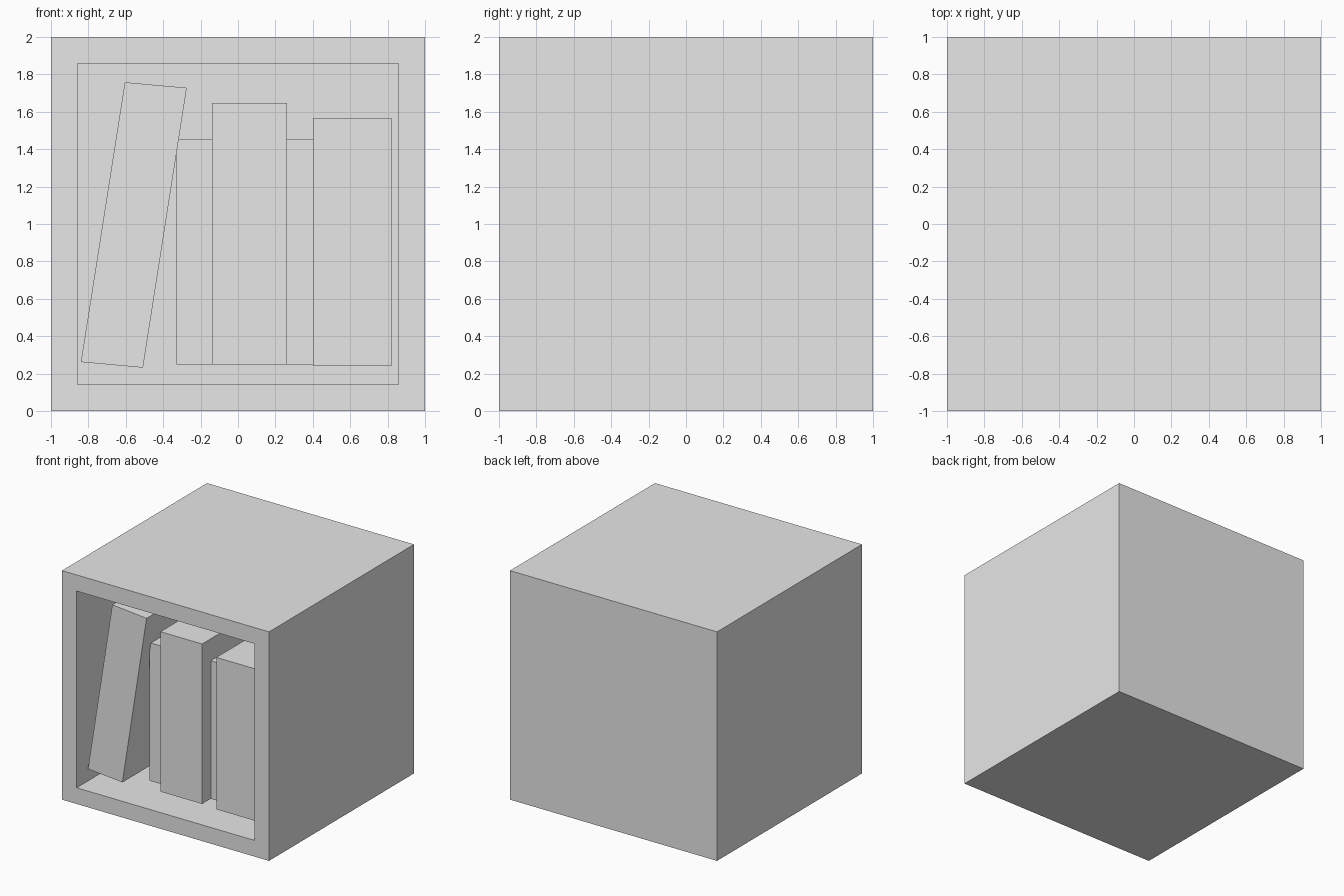
import bpy
import bmesh
from mathutils import Vector

cube = bpy.data.objects.get("Cube")
if cube:
    bpy.data.objects.remove(cube, do_unlink=True)

# Single plain grey
grey = bpy.data.materials.new("light_grey")
grey.use_nodes = True
grey.diffuse_color = (0.8, 0.8, 0.8, 1)
grey.node_tree.nodes["Principled BSDF"].inputs["Base Color"].default_value = (0.8, 0.8, 0.8, 1)


def finish(name, bm):
    bmesh.ops.recalc_face_normals(bm, faces=bm.faces)
    mesh = bpy.data.meshes.new(name)
    bm.to_mesh(mesh)
    bm.free()
    mesh.materials.append(grey)
    obj = bpy.data.objects.new(name, mesh)
    bpy.context.collection.objects.link(obj)
    return obj


def prism(name, profile, front, back):
    """Extrude an x-z profile from front to back along y."""
    bm = bmesh.new()
    face = bm.faces.new([bm.verts.new((x, front, z)) for x, z in profile])
    result = bmesh.ops.extrude_face_region(bm, geom=[face], use_keep_orig=True)
    verts = [v for v in result["geom"] if isinstance(v, bmesh.types.BMVert)]
    bmesh.ops.translate(bm, verts=verts, vec=(0, back - front, 0))
    return finish(name, bm)


def upright_book(name, left, right, bottom, top, front):
    profile = [(left, bottom), (right, bottom), (right, top), (left, top)]
    return prism(name, profile, front, BOOK_BACK)


WALL = 0.2
FRONT = -0.87
BOOK_BACK = 0.6

# Cube shelf: the front face is inset and pushed in to hollow it out
bm = bmesh.new()
bmesh.ops.create_cube(bm, size=2)
bmesh.ops.translate(bm, verts=bm.verts, vec=(0, 0, 1))
opening = min(bm.faces, key=lambda f: f.calc_center_median().y)
bmesh.ops.inset_region(bm, faces=[opening], thickness=WALL)
pushed = bmesh.ops.extrude_discrete_faces(bm, faces=[opening])["faces"][0]
bmesh.ops.translate(bm, verts=pushed.verts, vec=Vector((0, 2 - WALL, 0)))
finish("shelf_box", bm)

# Leaning book against the wall
prism("leaning_book",
      [(-0.84, 0.262), (-0.508, 0.232), (-0.274, 1.728), (-0.605, 1.758)],
      FRONT, BOOK_BACK)

# Upright books, the short ones set further back
upright_book("short_book_left", -0.33, -0.14, 0.25, 1.455, -0.75)
upright_book("tall_book", -0.14, 0.262, 0.25, 1.647, FRONT)
upright_book("short_book_right", 0.262, 0.4, 0.25, 1.455, -0.75)
upright_book("wide_book", 0.4, 0.82, 0.24, 1.567, FRONT)
